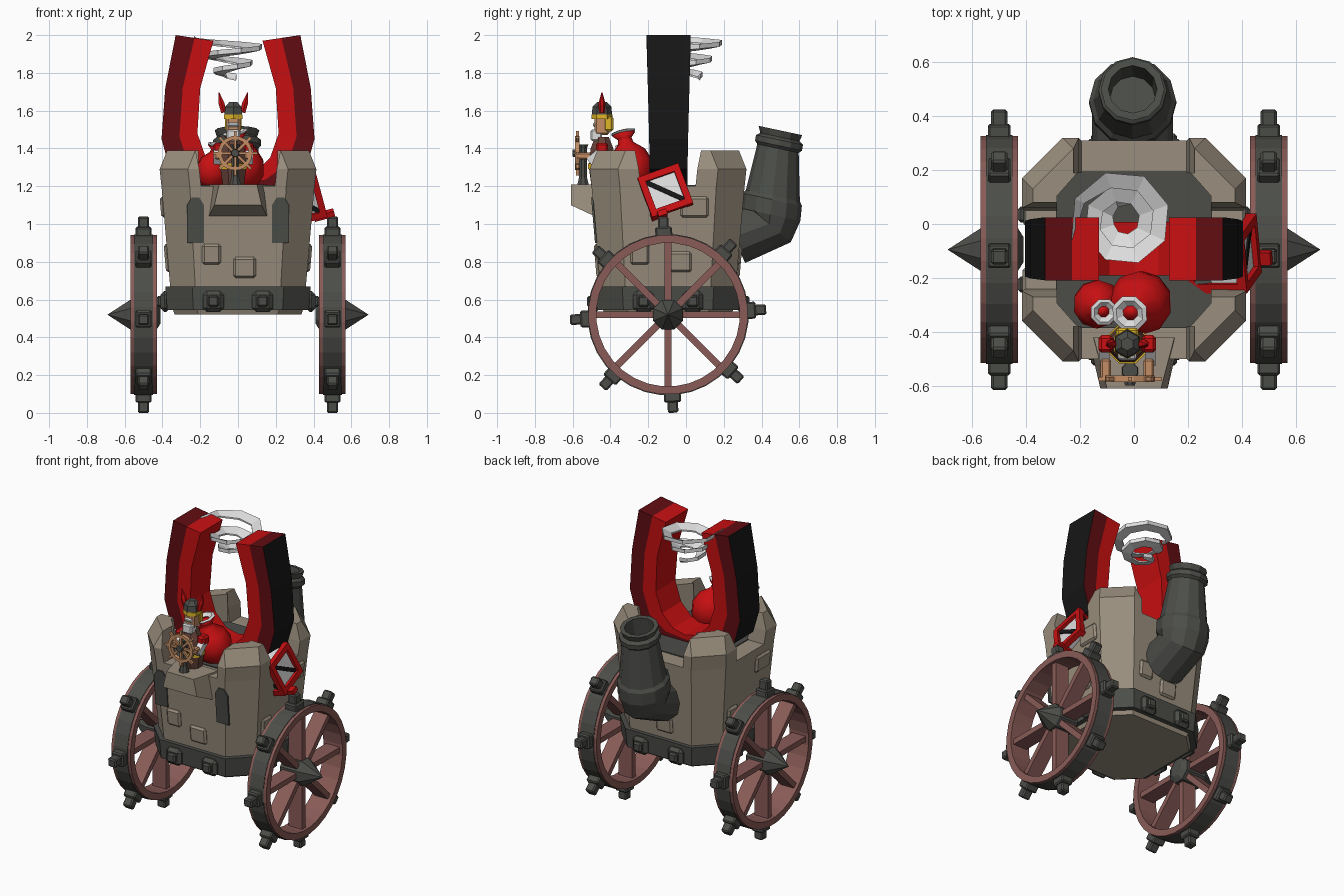
import bpy, bmesh
from math import sin, cos, pi, radians
from mathutils import Matrix, Vector

cube = bpy.data.objects.get("Cube")
if cube:
    bpy.data.objects.remove(cube)


def material(name, r, g, b):
    m = bpy.data.materials.new(name)
    m.use_nodes = True
    m.diffuse_color = (r, g, b, 1)
    m.node_tree.nodes["Principled BSDF"].inputs["Base Color"].default_value = (r, g, b, 1)
    return m


STONE = material("stone", .32, .27, .205)
METAL = material("dark_metal", .072, .075, .066)
WOOD = material("red_wood", .25, .105, .095)
RED = material("red", .58, .005, .006)
DARK = material("dark_red", .12, .004, .006)
BLACK = material("black", .008, .008, .008)
WHITE = material("white", .72, .72, .72)
TAN = material("tan", .55, .27, .13)
YELLOW = material("yellow", .75, .47, .02)
BROWN = material("brown", .13, .055, .04)
CY = -.095          # middle of the wagon in y
I = Matrix.Identity(4)


def at(x, y, z):
    return Matrix.Translation((x, y, z))


def turn(deg, axis):
    return Matrix.Rotation(radians(deg), 4, axis)


def finish(name, bm, mats, smooth=False):
    bmesh.ops.recalc_face_normals(bm, faces=bm.faces)
    me = bpy.data.meshes.new(name)
    bm.to_mesh(me)
    bm.free()
    for m in mats:
        me.materials.append(m)
    for p in me.polygons:
        p.use_smooth = smooth
    ob = bpy.data.objects.new(name, me)
    bpy.context.collection.objects.link(ob)
    return ob


def loft(name, rings, mat, matrix=I, closed=False, smooth=False, extra=()):
    """Skin a row of equal point rings, capped unless closed."""
    bm = bmesh.new()
    vs = [[bm.verts.new(matrix @ Vector(p)) for p in ring] for ring in rings]
    n = len(vs[0])
    for a, b in zip(vs, vs[1:] + (vs[:1] if closed else [])):
        for k in range(n):
            bm.faces.new((a[k], a[(k + 1) % n], b[(k + 1) % n], b[k]))
    if not closed:
        bm.faces.new(vs[0])
        bm.faces.new(vs[-1])
    return finish(name, bm, (mat, *extra), smooth)


def lathe(name, profile, n, mat, matrix=I, closed=False, smooth=False):
    """Turn (height, radius) points about local z."""
    rings = [[(r * cos(2 * pi * (k + .5) / n), r * sin(2 * pi * (k + .5) / n), h)
              for k in range(n)] for h, r in profile]
    return loft(name, rings, mat, matrix, closed, smooth)


def boxes(name, items, mat, matrix=I, bevel=0):
    """One object from (matrix or location, size) blocks."""
    bm = bmesh.new()
    for place, size in items:
        m = place if isinstance(place, Matrix) else at(*place)
        bmesh.ops.create_cube(bm, size=1, matrix=matrix @ m @ Matrix.Diagonal((*size, 1)))
    if bevel:
        bmesh.ops.bevel(bm, geom=bm.edges[:], offset=bevel, segments=1, affect='EDGES')
    return finish(name, bm, [mat])


def octagon(h, z, c=.37):
    a = h * (1 - c)
    return [(x, y + CY, z) for x, y in
            ((h, -a), (h, a), (a, h), (-a, h), (-h, a), (-h, -a), (-a, -h), (a, -h))]


# Tower, inner floor and metal band
loft("tower_body", [octagon(.335, .52), octagon(.35, .56), octagon(.405, 1.2)], STONE)
loft("tower_floor", [octagon(.29, 1.19, .3), octagon(.29, 1.206, .3)], METAL)
loft("metal_band", [octagon(.375, .545), octagon(.385, .67)], METAL)

# Corner battlements
for sx in (1, -1):
    for sy in (1, -1):
        rings = []
        for z, o, g in ((1.15, .40, .19), (1.29, .415, .205), (1.39, .375, .225)):
            a, i = o - .15, .285
            plan = ((o, g - .05), (o, a), (a, o), (g, o), (g, i), (.21, i), (i, .2), (i, g - .05))
            rings.append([(sx * x, CY + sy * y, z) for x, y in plan])
        loft("battlement", rings, STONE)

# Band studs, raised stones and window slits on the walls
for k in range(4):
    wall = at(0, CY, 0) @ turn(90 * k, 'Z')
    for sx in (1, -1):
        boxes("band_stud", [((sx * .13, -.385, .59), (.11, .05, .11))], METAL, wall, .02)
        boxes("stud_cap", [((sx * .13, -.41, .59), (.06, .04, .06))], METAL, wall, .01)
    stones = ((-.14, .84, .1), (.035, .77, .12)) if k % 2 == 0 else ((.14, 1.09, .15), (.06, .8, .13), (-.15, .84, .1))
    for x, z, w in stones:
        y = -.35 - (z - .56) * .086
        boxes("raised_stone", [(at(x, y, z) @ turn(5, 'X'), (w, .03, .11))], STONE, wall, .012)
for sx in (1, -1):
    loft("window_slit", [[(sx * (.225 + dx), y, z) for dx, z, y in
         ((-.045, .9, -.476 - d), (.045, .9, -.476 - d), (.045, 1.1, -.493 - d),
          (.02, 1.14, -.496 - d), (-.02, 1.14, -.496 - d), (-.045, 1.1, -.493 - d))]
         for d in (-.005, .006)], METAL)

# Front bracket with steering post and wheel
loft("front_bracket", [[(-.15, -.42, 1.21), (.15, -.42, 1.21), (.16, -.46, 1.03), (-.16, -.46, 1.03)],
     [(-.10, -.61, 1.21), (.10, -.61, 1.21), (.125, -.61, 1.1), (-.125, -.61, 1.1)]], STONE)
lathe("steering_post", [(1.2, .035), (1.25, .022), (1.4, .022), (1.42, .03)], 8, METAL, at(-.015, -.545, 0))
helm = at(-.015, -.575, 1.375) @ turn(90, 'X')
lathe("steering_rim", [(-.012, .072), (-.012, .092), (.012, .092), (.012, .072)], 16, TAN, helm, closed=True)
boxes("steering_spokes", [(turn(45 * k, 'Z') @ at(.06, 0, 0), (.115, .014, .016)) for k in range(8)], TAN, helm)
lathe("steering_hub", [(-.02, .028), (.025, .02)], 8, METAL, helm)

# Cannon at the back: elbow, barrel, collar and bore
sections = ((.25, .93, 65, .15), (.44, 1.0, 40, .15), (.447, 1.05, 12, .162), (.455, 1.13, 12, .162),
            (.46, 1.15, 12, .146), (.487, 1.4, 12, .112), (.49, 1.415, 12, .127), (.495, 1.445, 12, .127),
            (.497, 1.46, 12, .106), (.5, 1.495, 12, .118), (.5, 1.495, 12, .09), (.465, 1.3, 12, .085))
cannon = []
for y, z, t, r in sections:
    m = at(-.005, y, z) @ turn(-t, 'X')
    cannon.append([m @ Vector((r * cos(pi * k / 6), r * sin(pi * k / 6), 0)) for k in range(12)])
loft("cannon", cannon, METAL)

# Wheels
for side in (1, -1):
    hub = at(0, CY, .52) @ turn(90 * side, 'Y')
    lathe("wheel_rim", [(.43, .38), (.43, .423), (.57, .423), (.57, .38)], 32, WOOD, hub, closed=True)
    lathe("wheel_tyre", [(.45, .4), (.45, .427), (.55, .427), (.55, .4)], 32, METAL, hub, closed=True)
    lathe("wheel_hub", [(.41, .05), (.43, .085), (.57, .085), (.69, .001)], 8, METAL, hub)
    boxes("wheel_spokes", [(turn(45 * k, 'Z') @ at(.23, 0, .5), (.32, .036, .1)) for k in range(8)], WOOD, hub)
    for name, r, size in (("stud_base", .44, (.05, .09, .085)), ("stud_tip", .48, (.08, .056, .06))):
        boxes(name, [(turn(45 * k + 3 * side, 'Z') @ at(r, 0, .5), size) for k in range(8)],
              METAL, hub, .008)

# Horseshoe magnet: (outer x, outer z, inner x, inner z, half depth) down one arm
arm = ((.33, 2.0, .13, 1.97, .117), (.385, 1.72, .2, 1.72, .11), (.405, 1.45, .215, 1.48, .103),
       (.36, 1.29, .17, 1.35, .1), (.2, 1.2, .09, 1.27, .1))
whole = [(1, *s) for s in arm] + [(1, 0, 1.19, 0, 1.25, .1)] + [(-1, *s) for s in reversed(arm)]
outer, inner = [], []
for s, ox, oz, ix, iz, d in whole:
    o, i = Vector((s * ox, -.092, oz)), Vector((s * ix, -.092, iz))
    dy = Vector((0, d, 0))
    m = (o + i) / 2
    outer.append([o - dy, o + dy, m + dy, m - dy])
    inner.append([m - dy, m + dy, i + dy, i - dy])
shell = loft("magnet_outer", outer, DARK, extra=(BLACK,))
for p in shell.data.polygons[:-2]:
    p.material_index = 1 if p.index % 4 == 0 else 0
loft("magnet_inner", inner, RED)

# Whirling ribbon between the magnet tips
ribbon, steps = [], 19
for k in range(steps + 1):
    f = k / steps
    a, r, z = radians(200) - k * pi / 4, .205 - .13 * f, 1.965 - .2 * f
    w = .06 * min(1, (steps - k + .3) / 3, (k + .3) / 2)
    ribbon.append([(-.04 + q * cos(a), .01 + q * sin(a), h) for q, h in
                   ((r, z + .03), (r - w, z + .004), (r - w, z - .006), (r, z + .005))])
loft("whirl_ribbon", ribbon, WHITE)

# Crate tipped over the side wall
tilt = at(.325, -.11, 1.15) @ turn(-15, 'Y') @ turn(20, 'X')
H = .098
boxes("crate_panels", [((0, 0, 0), (.19, .19, .19))], WHITE, tilt)
bars = []
for ax in range(3):
    for u in (H, -H):
        for v in (H, -H):
            loc, size = [u, v], [.035, .035]
            loc.insert(ax, 0)
            size.insert(ax, .231)
            bars.append((loc, size))
boxes("crate_frame", bars, RED, tilt)
boxes("crate_braces", [(turn(90 * k, 'Z') @ at(.096, 0, 0) @ turn(45, 'X'), (.012, .025, .24))
                       for k in range(4)], BLACK, tilt)
boxes("crate_handle", [((.1, -.06, -.12), (.11, .05, .03))], RED, tilt)

# Tied sacks
for x, y, s, lean in ((.045, -.27, 1.05, -12), (-.15, -.28, .8, 10)):
    place = at(x, y, 1.2) @ turn(lean, 'Y') @ turn(12, 'X') @ Matrix.Scale(s, 4)
    lathe("sack", [(0, .06), (.04, .1), (.11, .115), (.18, .09), (.225, .04), (.25, .035), (.275, .06)],
          10, RED, place, smooth=True)
    lathe("sack_frill", [(.262, .035), (.285, .066), (.29, .05), (.27, .02)], 8, WHITE, place)

# Driver: body, arms, head, beard, helmet and horns
me = at(-.025, -.445, 0)
lathe("driver_body", [(1.2, .06), (1.3, .075), (1.4, .065), (1.46, .04)], 8, BROWN, me)
lathe("driver_belt", [(1.29, .079), (1.32, .079)], 8, YELLOW, me)
boxes("driver_head", [((0, 0, 1.525), (.075, .08, .11))], TAN, me, .012)
boxes("driver_beard", [((0, -.03, 1.47), (.07, .06, .06)), ((0, 0, 1.525), (.06, .095, .025))], WHITE, me, .008)
boxes("driver_hair", [((0, .035, 1.53), (.085, .05, .08))], YELLOW, me, .01)
lathe("helmet_band", [(1.555, .056), (1.58, .056)], 6, YELLOW, me)
lathe("helmet", [(1.575, .054), (1.62, .05), (1.645, .025)], 6, METAL, me)
for s in (1, -1):
    lathe("helmet_horn", [(0, .016), (.05, .018), (.11, .003)], 6, RED,
          me @ at(s * .05, 0, 1.59) @ turn(s * 14, 'Y'))
    boxes("shoulder_pad", [((s * .08, 0, 1.4), (.055, .065, .06))], RED, me, .012)
    boxes("driver_sleeve", [(at(s * .085, -.035, 1.36) @ turn(40, 'X'), (.04, .09, .04))], WHITE, me)
    boxes("driver_hand", [(at(s * .08, -.095, 1.36), (.04, .08, .035))], TAN, me, .008)
